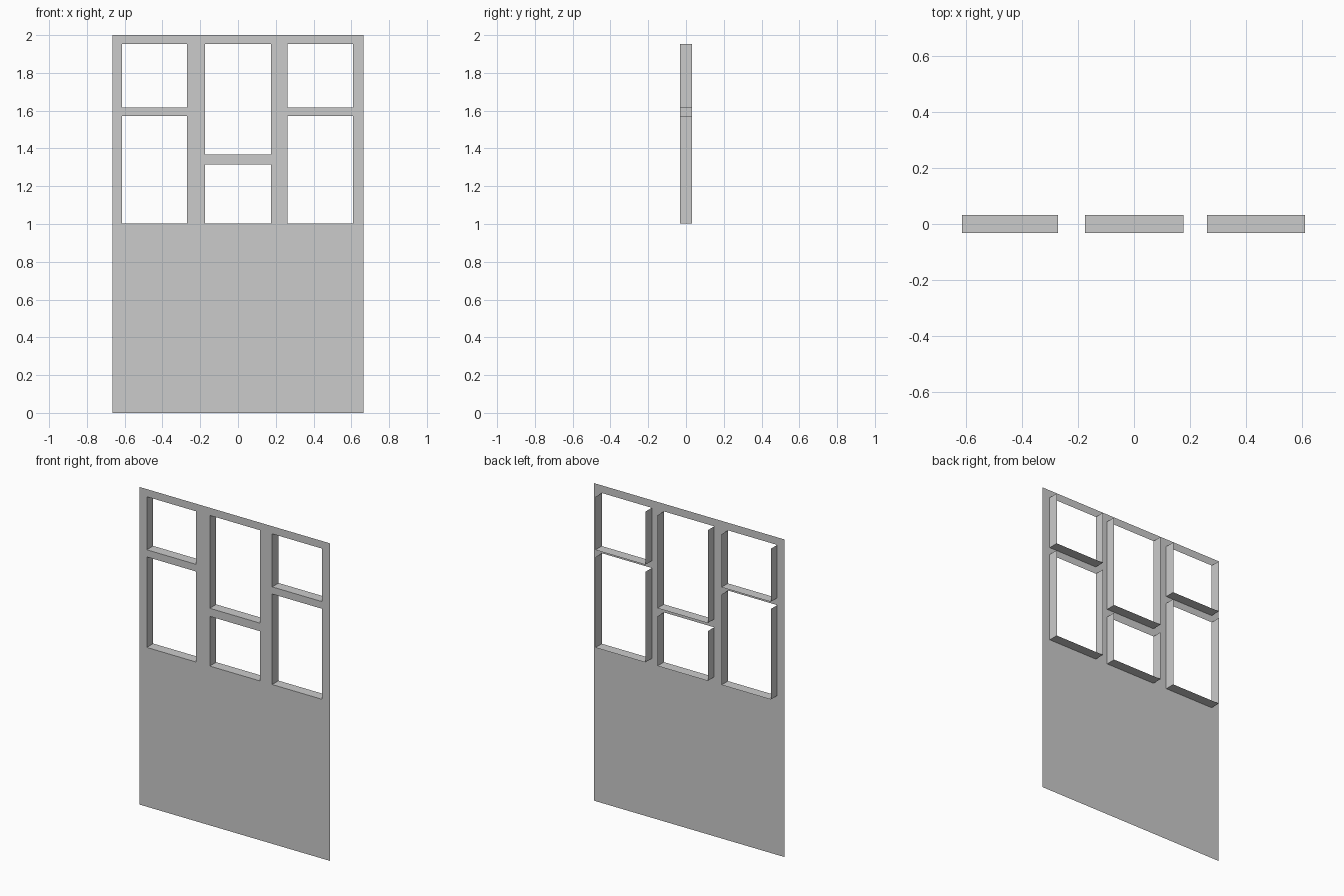
import bpy, bmesh

if "Cube" in bpy.data.objects:
    bpy.data.objects.remove(bpy.data.objects["Cube"])

W, H, D = 0.665, 2.0, 0.032          # half width, height, half depth
SILL, HEAD = 1.003, 1.952
SIDE_RAIL, MID_RAIL = (1.573, 1.618), (1.316, 1.367)

# Window openings as (x0, x1, z0, z1): two per column around a cross rail
columns = [(-0.613, -0.27, SIDE_RAIL), (-0.174, 0.176, MID_RAIL), (0.261, 0.609, SIDE_RAIL)]
windows = []
for x0, x1, (r0, r1) in columns:
    windows += [(x0, x1, SILL, r0), (x0, x1, r1, HEAD)]


def make_object(name, quads):
    bm = bmesh.new()
    for q in quads:
        bm.faces.new([bm.verts.new(p) for p in q])
    bmesh.ops.remove_doubles(bm, verts=bm.verts, dist=1e-5)
    mesh = bpy.data.meshes.new(name)
    bm.to_mesh(mesh)
    bm.free()
    obj = bpy.data.objects.new(name, mesh)
    bpy.context.collection.objects.link(obj)
    return obj


def in_window(x, z):
    return any(a < x < b and c < z < d for a, b, c, d in windows)


# Front sheet: a grid of cells along the opening edges, leaving out the openings
xs = sorted({-W, W} | {v for w in windows for v in w[:2]})
zs = sorted({0.0, H} | {v for w in windows for v in w[2:]})
cells = [[(a, -D, c), (b, -D, c), (b, -D, d), (a, -D, d)]
         for a, b in zip(xs, xs[1:]) for c, d in zip(zs, zs[1:])
         if not in_window((a + b) / 2, (c + d) / 2)]
make_object("front_panel", cells)

# Reveals: thin sill and two jambs running back from each opening, open at the top
for i, (a, b, c, d) in enumerate(windows):
    outline = [(a, d), (a, c), (b, c), (b, d)]
    make_object(f"window_reveal_{i + 1}",
                [[(p[0], -D, p[1]), (q[0], -D, q[1]), (q[0], D, q[1]), (p[0], D, p[1])]
                 for p, q in zip(outline, outline[1:])])
